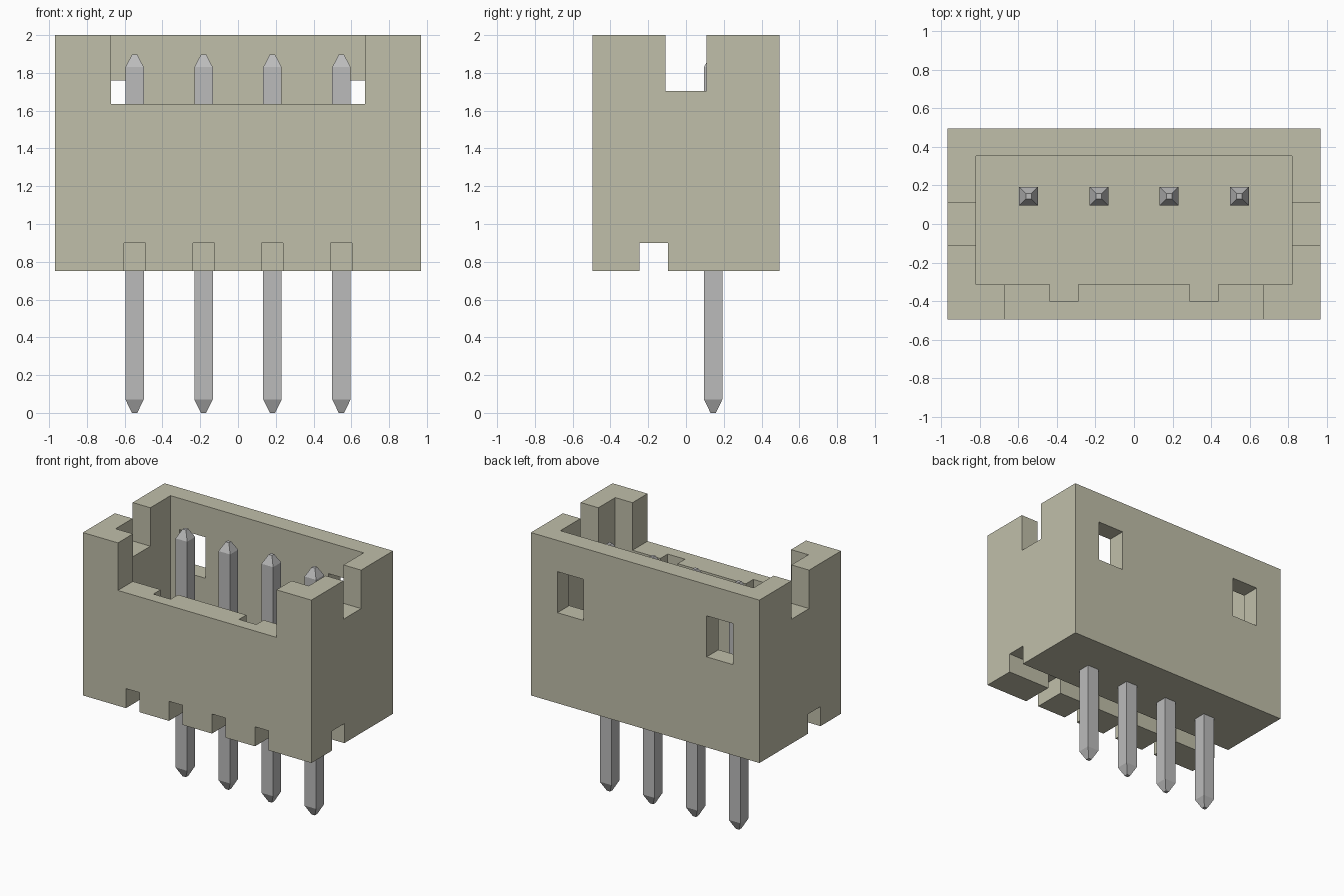
import bpy, bmesh

if "Cube" in bpy.data.objects:
    bpy.data.objects.remove(bpy.data.objects["Cube"], do_unlink=True)


def material(name, color):
    m = bpy.data.materials.new(name)
    m.use_nodes = True
    m.diffuse_color = (*color, 1)
    bsdf = next(n for n in m.node_tree.nodes if n.type == 'BSDF_PRINCIPLED')
    bsdf.inputs["Base Color"].default_value = (*color, 1)
    return m


plastic = material("beige plastic", (0.53, 0.52, 0.40))
metal = material("grey metal", (0.50, 0.50, 0.50))


def new_object(name, bm, mat):
    bmesh.ops.recalc_face_normals(bm, faces=bm.faces)
    mesh = bpy.data.meshes.new(name)
    bm.to_mesh(mesh)
    bm.free()
    mesh.materials.append(mat)
    ob = bpy.data.objects.new(name, mesh)
    bpy.context.collection.objects.link(ob)
    return ob


def box(name, x, y, z, mat=plastic):
    bm = bmesh.new()
    bmesh.ops.create_cube(bm, size=1)
    for v in bm.verts:
        v.co = [r[0] if c < 0 else r[1] for c, r in zip(v.co, (x, y, z))]
    return new_object(name, bm, mat)


W, D, Z0, Z1 = 0.97, 0.495, 0.75, 2.0
FLOOR = 1.05
PIN_X = [(i - 1.5) * 0.365 for i in range(4)]
PIN_Y = 0.144

# Housing block and the volumes removed from it
housing = box("housing", (-W, W), (-D, D), (Z0, Z1))
cuts = [
    ((-0.82, 0.82), (-0.313, 0.352), (FLOOR, 2.2)),        # inner cavity
    ((-0.673, 0.673), (-0.7, -0.2), (1.635, 2.2)),         # front opening
    ((-1.2, 1.2), (-0.108, 0.108), (1.705, 2.2)),          # side slots
    ((-1.2, 1.2), (-0.246, -0.096), (0.5, 0.9)),           # underside channel
]
for s in (-1, 1):
    cuts.append((sorted((s * 0.29, s * 0.437)), (-0.402, -0.25), (FLOOR, 2.2)))  # key grooves
    cuts.append((sorted((s * 0.522, s * 0.745)), (0.25, 0.7), (1.445, 1.76)))    # rear windows
for x in PIN_X:
    cuts.append(((x - 0.057, x + 0.057), (-0.7, -0.17), (0.5, 0.9)))             # front notches

cutters = []
for c in cuts:
    cutter = box("cutter", *c)
    cutter.hide_render = True
    mod = housing.modifiers.new("cut", 'BOOLEAN')
    mod.operation, mod.solver, mod.object = 'DIFFERENCE', 'EXACT', cutter
    cutters.append(cutter)

# Bake the cuts and drop the helpers
bpy.context.view_layer.update()
deps = bpy.context.evaluated_depsgraph_get()
baked = bpy.data.meshes.new_from_object(housing.evaluated_get(deps))
housing.modifiers.clear()
housing.data = baked
for cutter in cutters:
    bpy.data.objects.remove(cutter, do_unlink=True)

# Square pins with tapered ends: (height, half width)
PROFILE = [(0, 0.014), (0.012, 0.02), (0.072, 0.049), (1.83, 0.049), (1.885, 0.02), (1.897, 0.014)]
for i, x in enumerate(PIN_X):
    bm = bmesh.new()
    rings = [[bm.verts.new((x + a * h, PIN_Y + b * h, z))
              for a, b in ((-1, -1), (1, -1), (1, 1), (-1, 1))] for z, h in PROFILE]
    for lo, hi in zip(rings, rings[1:]):
        for k in range(4):
            n = (k + 1) % 4
            bm.faces.new((lo[k], lo[n], hi[n], hi[k]))
    bm.faces.new(rings[0])
    bm.faces.new(rings[-1])
    new_object(f"pin_{i + 1}", bm, metal)
